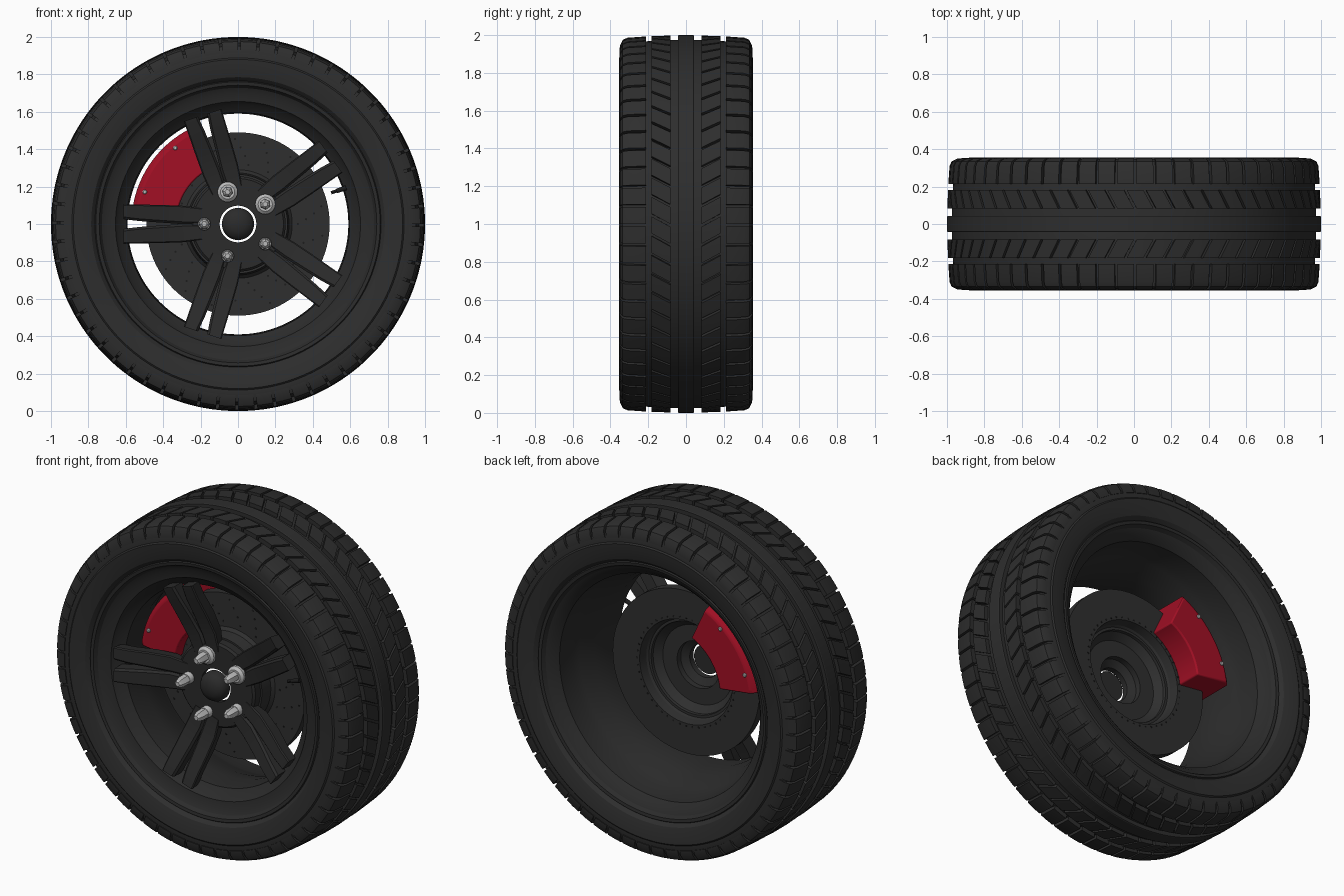
import bpy, bmesh, math
from math import cos, sin, pi, radians

if "Cube" in bpy.data.objects:
    bpy.data.objects.remove(bpy.data.objects["Cube"])

CZ = 1.0  # height of the wheel axle


def material(name, rgb):
    m = bpy.data.materials.new(name)
    m.diffuse_color = (*rgb, 1)
    m.use_nodes = True
    m.node_tree.nodes["Principled BSDF"].inputs["Base Color"].default_value = m.diffuse_color
    return m


RUBBER = material("black rubber", (0.027, 0.027, 0.027))
ALLOY = material("dark alloy", (0.024, 0.024, 0.024))
IRON = material("dark iron", (0.028, 0.028, 0.028))
HOLE = material("hole black", (0.012, 0.012, 0.012))
RED = material("caliper red", (0.36, 0.005, 0.018))
STEEL = material("bright steel", (0.5, 0.5, 0.5))


def polar(r, a, y):
    """Point at radius r and angle a (counter-clockwise seen from the front)."""
    return (r * cos(a), y, CZ + r * sin(a))


def finish(bm, name, mat, angle=30):
    bmesh.ops.remove_doubles(bm, verts=bm.verts, dist=1e-5)
    bmesh.ops.recalc_face_normals(bm, faces=bm.faces)
    me = bpy.data.meshes.new(name)
    bm.to_mesh(me)
    bm.free()
    me.materials.append(mat)
    ob = bpy.data.objects.new(name, me)
    bpy.context.collection.objects.link(ob)
    bpy.ops.object.select_all(action='DESELECT')
    ob.select_set(True)
    bpy.context.view_layer.objects.active = ob
    bpy.ops.object.shade_smooth_by_angle(angle=radians(angle))
    return ob


def bridge(bm, rings, closed):
    """Join equal closed rings of vertices into a skin."""
    n = len(rings[0])
    for k in range(len(rings) if closed else len(rings) - 1):
        a, b = rings[k], rings[(k + 1) % len(rings)]
        for i in range(n):
            j = (i + 1) % n
            bm.faces.new((a[i], a[j], b[j], b[i]))
    if not closed:
        bm.faces.new(rings[0])
        bm.faces.new(rings[-1])


def lathe(name, profile, mat, segs=120, angle=30):
    """Spin a closed (y, r) profile round the axle."""
    bm = bmesh.new()
    rings = [[bm.verts.new(polar(max(r, 1e-7), 2 * pi * k / segs, y)) for y, r in profile]
             for k in range(segs)]
    bridge(bm, rings, True)
    bmesh.ops.dissolve_degenerate(bm, dist=1e-6, edges=bm.edges)
    return finish(bm, name, mat, angle)


def sector(bm, profile, a0, a1, steps, skew=lambda y: 0):
    """Sweep a (y, r) profile from angle a0 to a1, shifted by skew(y)."""
    rings = [[bm.verts.new(polar(r, a0 + (a1 - a0) * k / steps + skew(y), y)) for y, r in profile]
             for k in range(steps + 1)]
    bridge(bm, rings, False)


def rod(bm, u, a, stations, sides, turn=0):
    """Rod parallel to the axle at radius u, angle a; stations are (y, radius)."""
    cx, _, cz = polar(u, a, 0)
    bridge(bm, [[bm.verts.new((cx + r * cos(2 * pi * i / sides + turn), y,
                               cz + r * sin(2 * pi * i / sides + turn)))
                 for i in range(sides)] for y, r in stations], False)


# Tyre carcass with bulging sidewalls
side = [(-0.29, 0.745), (-0.318, 0.765), (-0.338, 0.785), (-0.350, 0.83), (-0.355, 0.88),
        (-0.348, 0.888), (-0.347, 0.92), (-0.335, 0.952), (-0.20, 0.968), (-0.08, 0.974)]
lathe("tyre_carcass", side + [(-y, r) for y, r in reversed(side)], RUBBER)

# Centre tread rib
lathe("tread_centre_rib", [(-0.043, 0.965), (-0.043, 0.997), (-0.038, 1.0),
                           (0.038, 1.0), (0.043, 0.997), (0.043, 0.965)], RUBBER, 180)

# Tread blocks: slanted inner row and shoulder row on each side
N = 60
step = 2 * pi / N
for label, s in (("front", -1), ("back", 1)):
    inner, outer = bmesh.new(), bmesh.new()
    for k in range(N):
        a = k * step
        sector(inner, [(s * y, r) for y, r in ((0.083, 0.96), (0.083, 0.998), (0.183, 0.995), (0.183, 0.96))],
               a, a + step * 0.86, 2, lambda y: (abs(y) - 0.083) * 0.55)
        sector(outer, [(s * y, r) for y, r in ((0.213, 0.955), (0.213, 0.993), (0.31, 0.986), (0.335, 0.975),
                                               (0.350, 0.945), (0.352, 0.915), (0.33, 0.915))],
               a, a + step * 0.86, 2)
    finish(inner, label + "_slanted_blocks", RUBBER)
    finish(outer, label + "_shoulder_blocks", RUBBER)

# Rim barrel with stepped inside
lathe("rim_barrel", [(-0.305, 0.775), (-0.325, 0.760), (-0.322, 0.742), (-0.300, 0.728), (-0.285, 0.70),
                     (-0.278, 0.655), (-0.255, 0.640), (-0.225, 0.597), (-0.10, 0.590), (0.0, 0.608),
                     (0.10, 0.645), (0.14, 0.660), (0.25, 0.670), (0.285, 0.700), (0.30, 0.728),
                     (0.322, 0.742), (0.325, 0.760), (0.305, 0.775), (0.27, 0.765), (0.24, 0.70),
                     (0.10, 0.68), (-0.10, 0.63), (-0.24, 0.68), (-0.27, 0.765)], ALLOY, 120, 25)

# Hub face with an open bore, and the floating centre cap
lathe("hub_face", [(-0.21, 0.098), (-0.21, 0.243), (-0.198, 0.255), (-0.15, 0.255),
                   (-0.15, 0.14), (-0.175, 0.098)], ALLOY, 64)
lathe("centre_cap", [(-0.20, 0), (-0.20, 0.086), (-0.235, 0.086), (-0.258, 0.072),
                     (-0.273, 0.042), (-0.28, 0)], ALLOY, 48, 40)

# Five twin spokes, dished outward to the rim: (distance, inner, outer, front y, depth)
SPOKE = [(0.19, 0.0, 0.085, -0.212, 0.05), (0.30, 0.0, 0.098, -0.220, 0.075),
         (0.42, 0.008, 0.102, -0.255, 0.085), (0.53, 0.016, 0.104, -0.293, 0.08),
         (0.612, 0.026, 0.106, -0.313, 0.08)]
ANGLES = [radians(36 + 72 * k) for k in range(5)]
bm = bmesh.new()
for a in ANGLES:
    for s in (-1, 1):
        rings = []
        for u, v0, v1, y, d in SPOKE:
            ring = []
            for v, yy in ((v0, y + 0.012), (v0 + 0.012, y), (v1 - 0.006, y),
                          (v1, y + 0.006), (v1 - 0.012, y + d), (v0, y + d)):
                v *= s
                ring.append(bm.verts.new((u * cos(a) - v * sin(a), yy, CZ + u * sin(a) + v * cos(a))))
            rings.append(ring)
        bridge(bm, rings, False)
bmesh.ops.recalc_face_normals(bm, faces=bm.faces)
me_spokes = finish(bm, "twin_spokes", ALLOY, 25)

# Lug nuts; two of them carry a wide washer flange
bm = bmesh.new()
for k, a in enumerate(ANGLES):
    rod(bm, 0.18, a, [(-0.20, 0.030), (-0.285, 0.030), (-0.315, 0.022), (-0.322, 0.014)], 6, a)
    if k < 2:
        rod(bm, 0.18, a, [(-0.20, 0.054), (-0.228, 0.054), (-0.242, 0.038)], 24)
    else:
        rod(bm, 0.18, a, [(-0.20, 0.034), (-0.235, 0.034), (-0.242, 0.030)], 24)
finish(bm, "lug_nuts", STEEL)

# Brake disc with a hollow hat
lathe("brake_disc", [(-0.06, 0.49), (-0.06, 0.275), (-0.15, 0.265), (-0.15, 0.14), (-0.115, 0.14),
                     (-0.115, 0.235), (-0.05, 0.30), (0.0, 0.31), (0.0, 0.49)], IRON, 96)

# Drilled holes as thin dark plates, swept in short curved rows, plus a ring behind
bm = bmesh.new()
for k in range(18):
    for j in range(4):
        a = 2 * pi * k / 18 + 0.07 * j
        rod(bm, 0.32 + 0.045 * j, a, [(-0.0615, 0.006), (-0.059, 0.006)], 8)
for k in range(48):
    rod(bm, 0.325, 2 * pi * k / 48, [(-0.001, 0.006), (0.0015, 0.006)], 8)
finish(bm, "disc_holes", HOLE)

# Brake caliper straddling the disc between two spokes
bm = bmesh.new()
sector(bm, [(-0.14, 0.33), (-0.14, 0.545), (-0.115, 0.57), (0.12, 0.57), (0.15, 0.54), (0.15, 0.33)],
       radians(115), radians(173), 20)
caliper = finish(bm, "brake_caliper", RED)
bev = caliper.modifiers.new("soft_edges", 'BEVEL')
bev.width = 0.008
bev.segments = 2
bev.limit_method = 'ANGLE'

# Caliper bolts
bm = bmesh.new()
for deg in (129.5, 161):
    rod(bm, 0.527, radians(deg), [(-0.148, 0.008), (-0.144, 0.012), (0.154, 0.012), (0.158, 0.008)], 12)
finish(bm, "caliper_bolts", STEEL)

# Valve stem pointing inward from the rim
bm = bmesh.new()
va = radians(18.5)
rings = []
for u, r in ((0.525, 0.009), (0.555, 0.009), (0.557, 0.012), (0.61, 0.013)):
    rings.append([bm.verts.new((u * cos(va) - r * cos(t) * sin(va), -0.235 + r * sin(t),
                                CZ + u * sin(va) + r * cos(t) * cos(va)))
                  for t in (2 * pi * i / 12 for i in range(12))])
bridge(bm, rings, False)
finish(bm, "valve_stem", HOLE)
